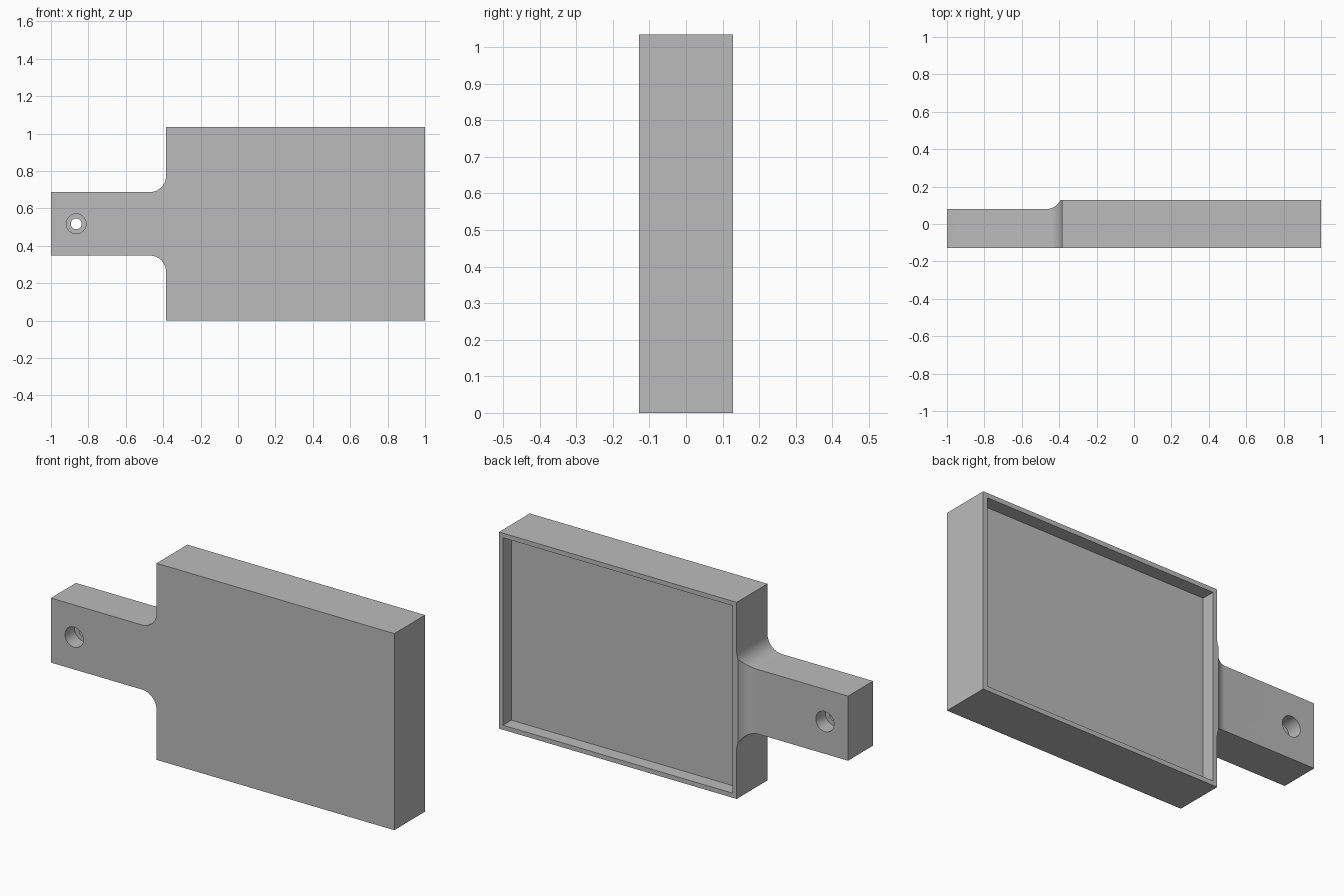
import bpy, bmesh
from math import sin, cos, pi, asin, radians
from mathutils import Matrix

if "Cube" in bpy.data.objects:
    bpy.data.objects.remove(bpy.data.objects["Cube"], do_unlink=True)

HALF_Y, HEIGHT = 0.128, 1.035
MID = HEIGHT / 2
SIDE_X = -0.385                 # tray face the handle joins
GRIP = 0.17                     # half height of the handle
GRIP_BACK = 0.08
R = 0.085                       # fillet radius
HOLE_X = -0.865

grey = bpy.data.materials.new("plain grey")
grey.use_nodes = True
grey.diffuse_color = (0.5, 0.5, 0.5, 1)
grey.node_tree.nodes["Principled BSDF"].inputs["Base Color"].default_value = (0.5, 0.5, 0.5, 1)


def finish(name, bm):
    bmesh.ops.recalc_face_normals(bm, faces=bm.faces)
    mesh = bpy.data.meshes.new(name)
    bm.to_mesh(mesh)
    bm.free()
    mesh.materials.append(grey)
    obj = bpy.data.objects.new(name, mesh)
    bpy.context.collection.objects.link(obj)
    return obj


def prism(name, points, direction):
    """Extrude a closed outline along a direction."""
    bm = bmesh.new()
    face = bm.faces.new([bm.verts.new(p) for p in points])
    result = bmesh.ops.extrude_face_region(bm, geom=[face])
    verts = [g for g in result["geom"] if isinstance(g, bmesh.types.BMVert)]
    bmesh.ops.translate(bm, verts=verts, vec=direction)
    return finish(name, bm)


def cylinder(name, radius, y0, y1):
    bm = bmesh.new()
    place = Matrix.Translation((HOLE_X, (y0 + y1) / 2, MID)) @ Matrix.Rotation(pi / 2, 4, "X")
    bmesh.ops.create_cone(bm, cap_ends=True, segments=48, radius1=radius,
                          radius2=radius, depth=y1 - y0, matrix=place)
    return finish(name, bm)


def fillet(base, end=pi / 2, steps=16):
    """Concave arc rising from the handle surface to the tray side."""
    for i in range(steps + 1):
        a = end * i / steps
        yield SIDE_X - R + R * sin(a), base + R - R * cos(a)


def combine(target, cutter, operation):
    cutter.hide_render = True
    mod = target.modifiers.new(cutter.name, "BOOLEAN")
    mod.object, mod.operation, mod.solver = cutter, operation, "EXACT"
    bpy.context.view_layer.objects.active = target
    bpy.ops.object.modifier_apply(modifier=mod.name)
    bpy.data.objects.remove(cutter, do_unlink=True)


# Tray and handle outline seen from the front
upper = [(-1, GRIP), *fillet(GRIP), (SIDE_X, MID), (1, MID)]
outline = upper + [(x, -z) for x, z in reversed(upper)]
tray = prism("tray_with_handle", [(x, -HALF_Y, MID + z) for x, z in outline],
             (0, 2 * HALF_Y, 0))

# Thinner handle with a fillet up to the back of the tray
stop = pi / 2 - asin((GRIP_BACK + R - HALF_Y) / R)
arc = list(fillet(GRIP_BACK, stop))
profile = [(-1.1, GRIP_BACK), *arc, (arc[-1][0], 0.3), (-1.1, 0.3)]
combine(tray, prism("handle_thinning", [(x, y, -0.1) for x, y in profile],
                    (0, 0, HEIGHT + 0.2)), "DIFFERENCE")

# Shallow recess in the back
WALL, DEPTH = 0.024, 0.07
x0, x1, z0, z1 = SIDE_X + WALL, 1 - WALL, WALL, HEIGHT - WALL
combine(tray, prism("recess", [(x, HALF_Y - DEPTH, z) for x, z in
                               ((x0, z0), (x1, z0), (x1, z1), (x0, z1))],
                    (0, 0.3, 0)), "DIFFERENCE")

# Hanging hole, wider at both mouths
BORE = 0.08
for name, radius, y0, y1 in (("hole", 0.029, -0.3, 0.3),
                             ("front_mouth", 0.053, -0.3, BORE - HALF_Y),
                             ("back_mouth", 0.053, GRIP_BACK - BORE, 0.3)):
    combine(tray, cylinder(name, radius, y0, y1), "DIFFERENCE")

# Smooth fillets and hole walls, sharp edges elsewhere
bpy.ops.object.select_all(action="DESELECT")
tray.select_set(True)
bpy.context.view_layer.objects.active = tray
bpy.ops.object.shade_smooth_by_angle(angle=radians(30))
